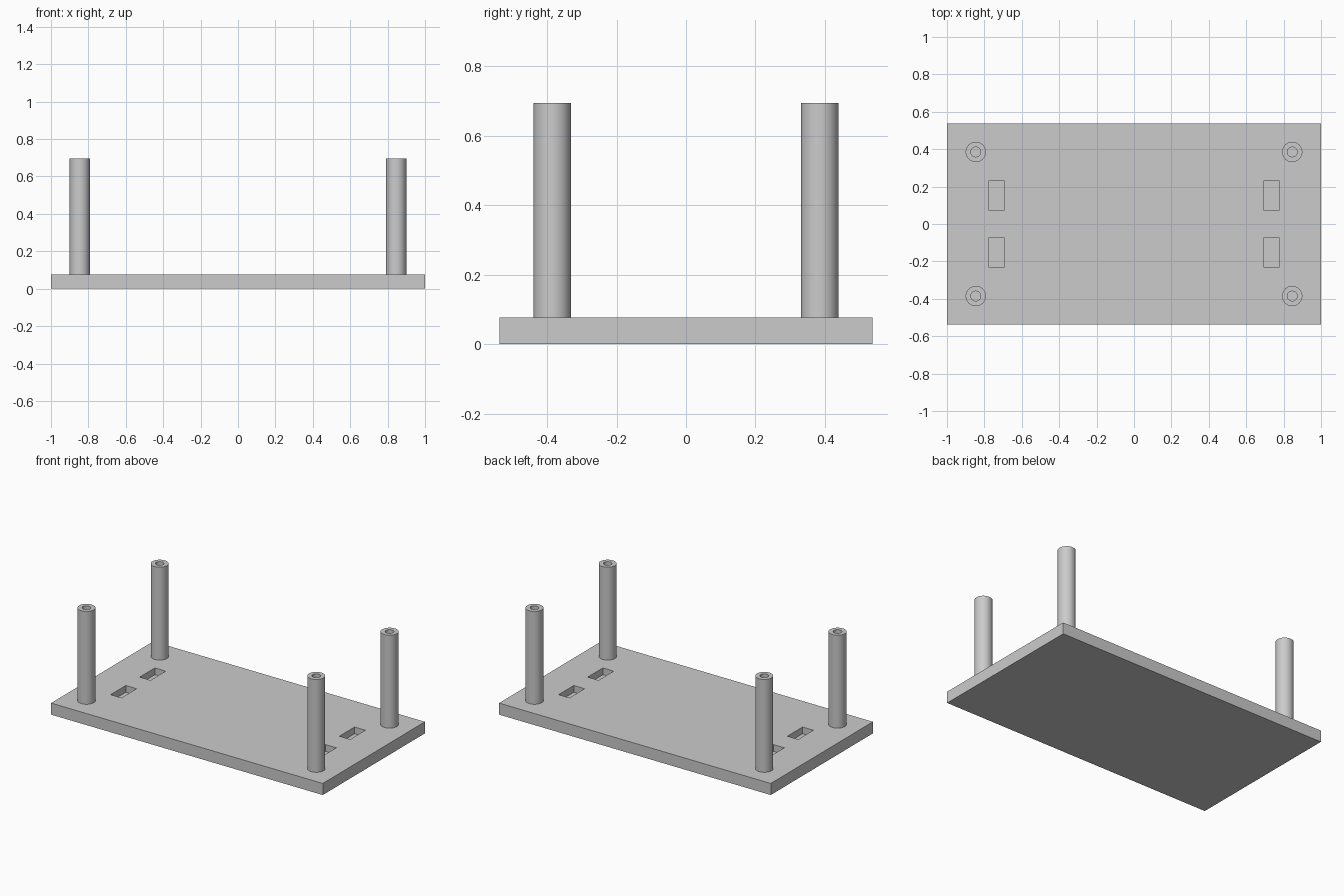
import bpy
import bmesh
from math import pi, radians
from mathutils import Vector

cube = bpy.data.objects.get("Cube")
if cube:
    bpy.data.objects.remove(cube, do_unlink=True)

HALF_X, HALF_Y, PLATE_TOP = 1.0, 0.537, 0.077
POST_X, POST_Y, POST_TOP = 0.846, 0.385, 0.695
POST_R, HOLE_R, HOLE_DEPTH = 0.054, 0.026, 0.2
SLOT_X, SLOT_Y, SLOT_SIZE, SLOT_DEPTH = 0.735, 0.153, (0.08, 0.16), 0.045

grey = bpy.data.materials.new("plain grey")
grey.use_nodes = True
grey.diffuse_color = (0.6, 0.6, 0.6, 1)
grey.node_tree.nodes["Principled BSDF"].inputs["Base Color"].default_value = (0.6, 0.6, 0.6, 1)


def make_object(name, bm):
    bmesh.ops.recalc_face_normals(bm, faces=bm.faces)
    mesh = bpy.data.meshes.new(name)
    bm.to_mesh(mesh)
    bm.free()
    mesh.materials.append(grey)
    obj = bpy.data.objects.new(name, mesh)
    bpy.context.collection.objects.link(obj)
    return obj


def add_box(bm, size, centre):
    verts = bmesh.ops.create_cube(bm, size=1)["verts"]
    bmesh.ops.scale(bm, vec=size, verts=verts)
    bmesh.ops.translate(bm, vec=centre, verts=verts)


# Base plate with four blind rectangular slots
bm = bmesh.new()
add_box(bm, (2 * HALF_X, 2 * HALF_Y, PLATE_TOP), (0, 0, PLATE_TOP / 2))
plate = make_object("base_plate", bm)

bm = bmesh.new()
for sx in (-1, 1):
    for sy in (-1, 1):
        add_box(bm, (*SLOT_SIZE, 2 * SLOT_DEPTH), (sx * SLOT_X, sy * SLOT_Y, PLATE_TOP))
cutter = make_object("slot_cutter", bm)
cutter.hide_render = True
bpy.context.view_layer.objects.active = plate
cut = plate.modifiers.new("slots", "BOOLEAN")
cut.operation = "DIFFERENCE"
cut.solver = "EXACT"
cut.object = cutter
bpy.ops.object.modifier_apply(modifier=cut.name)
bpy.data.objects.remove(cutter, do_unlink=True)

# Hollow-ended corner posts, turned from one profile
profile = [(0, PLATE_TOP), (POST_R, PLATE_TOP), (POST_R, POST_TOP), (HOLE_R, POST_TOP),
           (HOLE_R, POST_TOP - HOLE_DEPTH), (0, POST_TOP - HOLE_DEPTH)]
bm = bmesh.new()
points = [bm.verts.new((r, 0, z)) for r, z in profile]
edges = [bm.edges.new(pair) for pair in zip(points, points[1:])]
bmesh.ops.spin(bm, geom=points + edges, cent=(0, 0, 0), axis=(0, 0, 1),
               angle=2 * pi, steps=48, use_duplicate=False)
bmesh.ops.remove_doubles(bm, verts=bm.verts, dist=0.0001)
post = make_object("front_right_post", bm)
post.location = (-POST_X, -POST_Y, 0)
bpy.ops.object.select_all(action="DESELECT")
post.select_set(True)
bpy.context.view_layer.objects.active = post
bpy.ops.object.shade_smooth_by_angle(angle=radians(30))

for name, sx, sy in (("front_left_post", 1, -1), ("back_right_post", -1, 1), ("back_left_post", 1, 1)):
    copy = bpy.data.objects.new(name, post.data)
    copy.location = Vector((sx * POST_X, sy * POST_Y, 0))
    bpy.context.collection.objects.link(copy)
